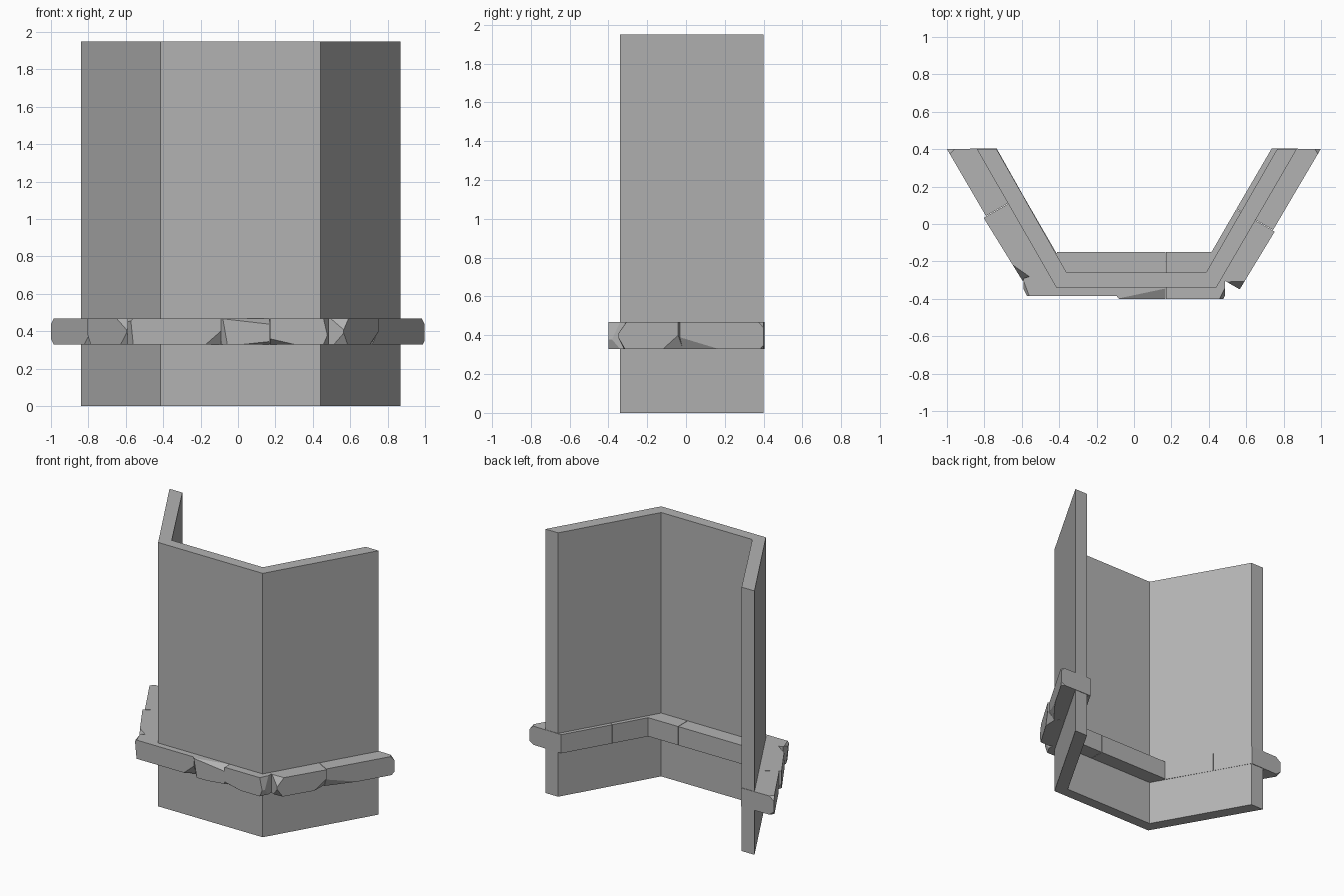
import bpy, bmesh
from mathutils import Vector

if "Cube" in bpy.data.objects:
    bpy.data.objects.remove(bpy.data.objects["Cube"])

Z0, Z1 = 0.33, 0.468

grey = bpy.data.materials.new("dark_grey")
grey.diffuse_color = (0.45, 0.45, 0.45, 1)
grey.use_nodes = True
grey.node_tree.nodes["Principled BSDF"].inputs["Base Color"].default_value = grey.diffuse_color


def prism(plan, z0, z1):
    bm = bmesh.new()
    f = bm.faces.new([bm.verts.new((x, y, z0)) for x, y in plan])
    top = bmesh.ops.extrude_face_region(bm, geom=[f])["geom"]
    bmesh.ops.translate(bm, vec=(0, 0, z1 - z0),
                        verts=[v for v in top if isinstance(v, bmesh.types.BMVert)])
    bmesh.ops.recalc_face_normals(bm, faces=bm.faces)
    return bm


def finish(bm, name):
    bmesh.ops.recalc_face_normals(bm, faces=bm.faces)
    me = bpy.data.meshes.new(name)
    bm.to_mesh(me)
    bm.free()
    me.materials.append(grey)
    bpy.context.collection.objects.link(bpy.data.objects.new(name, me))


def stone(name, quad, chips):
    """quad: outer start, outer end, inner end, inner start.
    chip: (outer corner 0/1, is top, size along, size deep, size high)"""
    bm = prism(quad, Z0, Z1)
    pts = [Vector((x, y, 0)) for x, y in quad]
    mid = sum(pts, Vector()) / 4 + Vector((0, 0, (Z0 + Z1) / 2))
    for c, top, along, deep, high in chips:
        corner = pts[c] + Vector((0, 0, Z1 if top else Z0))
        a = corner + (pts[1 - c] - pts[c]).normalized() * along
        b = corner + (pts[3 - c] - pts[c]).normalized() * deep
        d = corner + Vector((0, 0, -high if top else high))
        n = (b - a).cross(d - a).normalized()
        if n.dot(mid - a) > 0:
            n = -n
        bmesh.ops.bisect_plane(bm, geom=bm.verts[:] + bm.edges[:] + bm.faces[:],
                               plane_co=a, plane_no=n, clear_outer=True)
        bmesh.ops.holes_fill(bm, edges=[e for e in bm.edges if e.is_boundary])
    finish(bm, name)


def wing(side, u, n):
    # point along a slanted wing: u runs back, n points outward
    return (side * (0.5 * u + 0.866 * n), 0.866 * u - 0.5 * n)


# Three-sided wall
finish(prism([(-0.84, 0.4), (-0.415, -0.34), (0.44, -0.34), (0.87, 0.4),
              (0.765, 0.4), (0.385, -0.26), (-0.36, -0.26), (-0.735, 0.4)],
             0, 1.95), "wall")

# Front stones
stone("front_stone_left",
      [(-0.59, -0.385), (-0.092, -0.385), (-0.092, -0.15), (-0.59, -0.29)],
      [(0, 1, 0.03, 0.08, 0.03), (0, 0, 0.03, 0.06, 0.3), (1, 0, 0.08, 0.04, 0.07)])
# Filler so the inside of the band is straight up to the corner
finish(prism([(-0.5, -0.31), (-0.092, -0.31), (-0.092, -0.15), (-0.41, -0.15)],
             Z0, Z1), "front_stone_left_back")
stone("front_stone_middle",
      [(-0.092, -0.4), (0.168, -0.4), (0.168, -0.15), (-0.092, -0.15)],
      [(1, 1, 0.26, 0.055, 0.03), (0, 0, 0.035, 0.04, 0.2), (1, 0, 0.14, 0.04, 0.015)])
stone("front_stone_right",
      [(0.171, -0.4), (0.487, -0.4), (0.487, -0.15), (0.171, -0.15)],
      [(0, 0, 0.13, 0.04, 0.03), (1, 1, 0.03, 0.06, 0.13), (1, 0, 0.03, 0.06, 0.07)])

# Right wing stones
stone("right_stone_front",
      [wing(1, -0.02, 0.664), wing(1, 0.341, 0.672), wing(1, 0.341, 0.434), wing(1, -0.02, 0.434)],
      [(1, 0, 0.09, 0.05, 0.07), (0, 1, 0.05, 0.08, 0.06), (0, 0, 0.04, 0.06, 0.06)])
stone("right_stone_back",
      [wing(1, 0.344, 0.66), (0.998, 0.4), (0.737, 0.405), wing(1, 0.344, 0.434)],
      [(0, 0, 0.23, 0.03, 0.06), (1, 1, 0.03, 0.03, 0.03), (1, 0, 0.02, 0.03, 0.02)])

# Left wing stones
stone("left_stone_front",
      [wing(-1, 0.035, 0.668), wing(-1, 0.43, 0.68), wing(-1, 0.43, 0.437), wing(-1, -0.02, 0.437)],
      [(0, 1, 0.1, 0.05, 0.06), (0, 0, 0.06, 0.05, 0.06), (1, 0, 0.03, 0.03, 0.05)])
stone("left_stone_back",
      [wing(-1, 0.433, 0.664), (-1.0, 0.4), (-0.735, 0.405), wing(-1, 0.433, 0.437)],
      [(1, 1, 0.03, 0.04, 0.03), (1, 0, 0.03, 0.04, 0.03), (0, 0, 0.06, 0.03, 0.06)])
